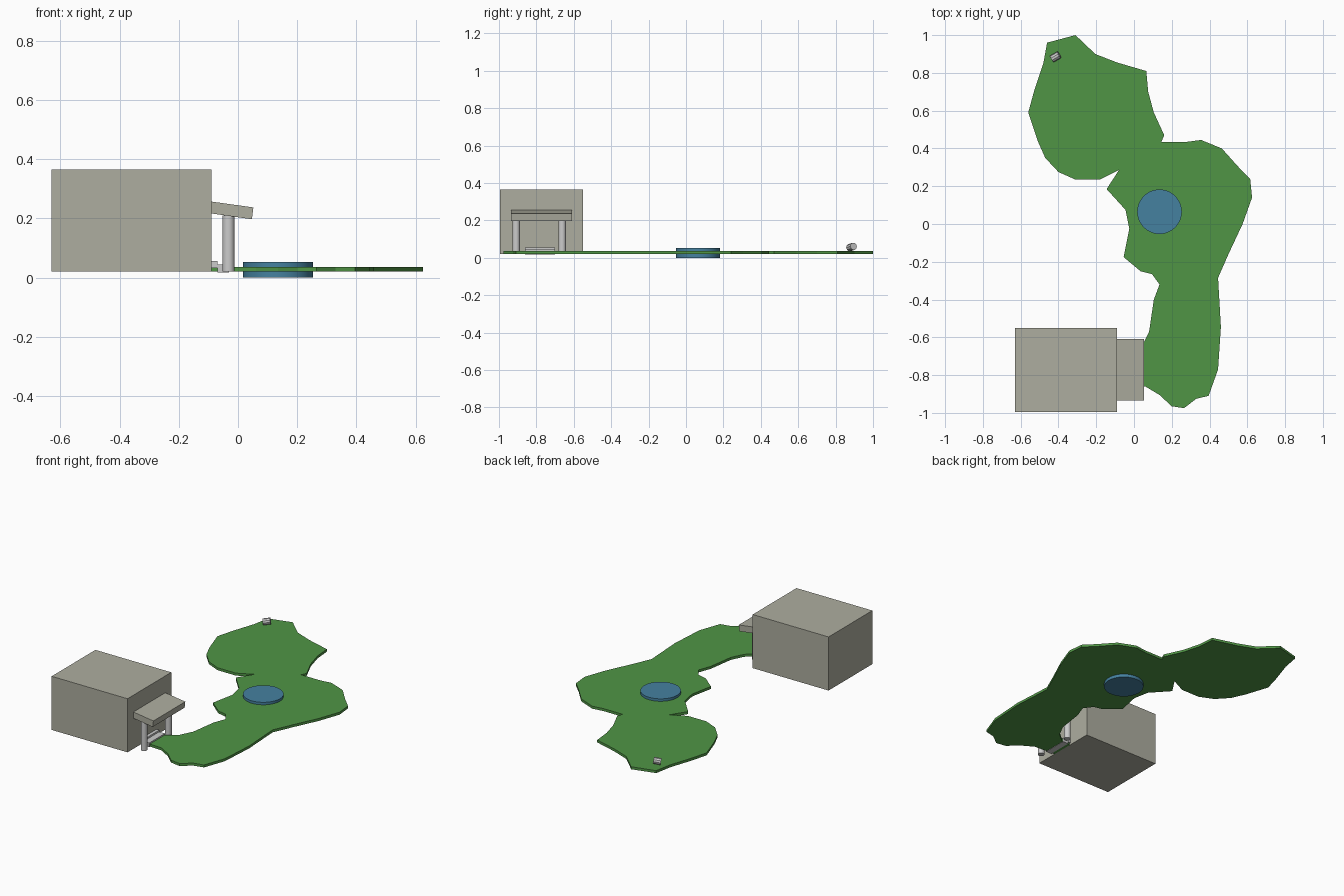
import bpy, bmesh, math
from mathutils import Vector

if "Cube" in bpy.data.objects:
    bpy.data.objects.remove(bpy.data.objects["Cube"])


def material(name, rgb):
    m = bpy.data.materials.new(name)
    m.diffuse_color = (*rgb, 1)
    m.use_nodes = True
    m.node_tree.nodes["Principled BSDF"].inputs["Base Color"].default_value = m.diffuse_color
    return m


GREEN = material("grass", (0.08, 0.30, 0.06))
BLUE = material("water", (0.06, 0.22, 0.35))
STONE = material("stone", (0.42, 0.42, 0.35))


def prism(name, outline, low, high, axis, mat=None):
    """Extrude an outline (x,y for axis z, x,z for axis y) between two levels."""
    place = (lambda p, t: (p[0], p[1], t)) if axis == "z" else (lambda p, t: (p[0], t, p[1]))
    bm = bmesh.new()
    face = bm.faces.new([bm.verts.new(place(p, low)) for p in outline])
    out = bmesh.ops.extrude_face_region(bm, geom=[face])
    shift = Vector(place((0, 0), high - low))
    bmesh.ops.translate(bm, vec=shift, verts=[v for v in out["geom"] if isinstance(v, bmesh.types.BMVert)])
    bmesh.ops.recalc_face_normals(bm, faces=bm.faces)
    mesh = bpy.data.meshes.new(name)
    bm.to_mesh(mesh)
    bm.free()
    ob = bpy.data.objects.new(name, mesh)
    bpy.context.collection.objects.link(ob)
    if mat:
        mesh.materials.append(mat)
    return ob


def box(name, x, y, z, mat=None):
    return prism(name, [(x[0], y[0]), (x[1], y[0]), (x[1], y[1]), (x[0], y[1])], *z, "z", mat)


def cylinder(name, sides, radius, depth, loc, rot=(0, 0, 0), mat=None):
    bpy.ops.mesh.primitive_cylinder_add(vertices=sides, radius=radius, depth=depth, location=loc, rotation=rot)
    ob = bpy.context.object
    ob.name = name
    if mat:
        ob.data.materials.append(mat)
    bpy.ops.object.shade_smooth_by_angle(angle=math.radians(30))
    return ob


# Irregular lawn
shore = [
    (-.31, 1), (-.46, .96), (-.48, .85), (-.53, .70), (-.56, .59), (-.51, .44), (-.47, .35),
    (-.40, .275), (-.31, .235), (-.18, .235), (-.08, .285), (-.145, .185), (-.045, .075),
    (-.025, -.025), (-.055, -.175), (.035, -.25), (.095, -.265), (.135, -.32), (.105, -.40),
    (.08, -.57), (.04, -.65), (-.02, -.70), (-.09, -.71), (-.09, -.85), (.06, -.86),
    (.135, -.905), (.2, -.965), (.265, -.975), (.33, -.925), (.395, -.91), (.445, -.77),
    (.46, -.545), (.445, -.285), (.5, -.16), (.575, 0), (.625, .14), (.615, .24), (.55, .305),
    (.465, .40), (.355, .445), (.28, .435), (.145, .435), (.16, .47), (.105, .59),
    (.075, .70), (.065, .81), (-.09, .855), (-.205, .90)]
prism("lawn", shore, .02, .036, "z", GREEN)

# Round pond through the lawn
cylinder("pond", 48, .118, .052, (.135, .065, .026), mat=BLUE)

# Building and sloping porch roof
box("building", (-.63, -.09), (-.995, -.55), (.02, .365), STONE)
prism("porch_roof", [(-.092, .257), (.052, .237), (.047, .197), (-.092, .217)], -.935, -.61, "y", STONE)

# Porch columns
for side, y in (("left", -.908), ("right", -.662)):
    cylinder(side + "_column", 24, .02, .19, (-.032, y, .115))

# Entrance steps
box("upper_step", (-.09, -.07), (-.86, -.70), (.032, .056))
box("lower_step", (-.07, -.03), (-.86, -.70), (.018, .045))

# Small stone lying at the far end
cylinder("small_stone", 10, .02, .045, (-.415, .885, .058), (0, math.radians(80), math.radians(30)))
